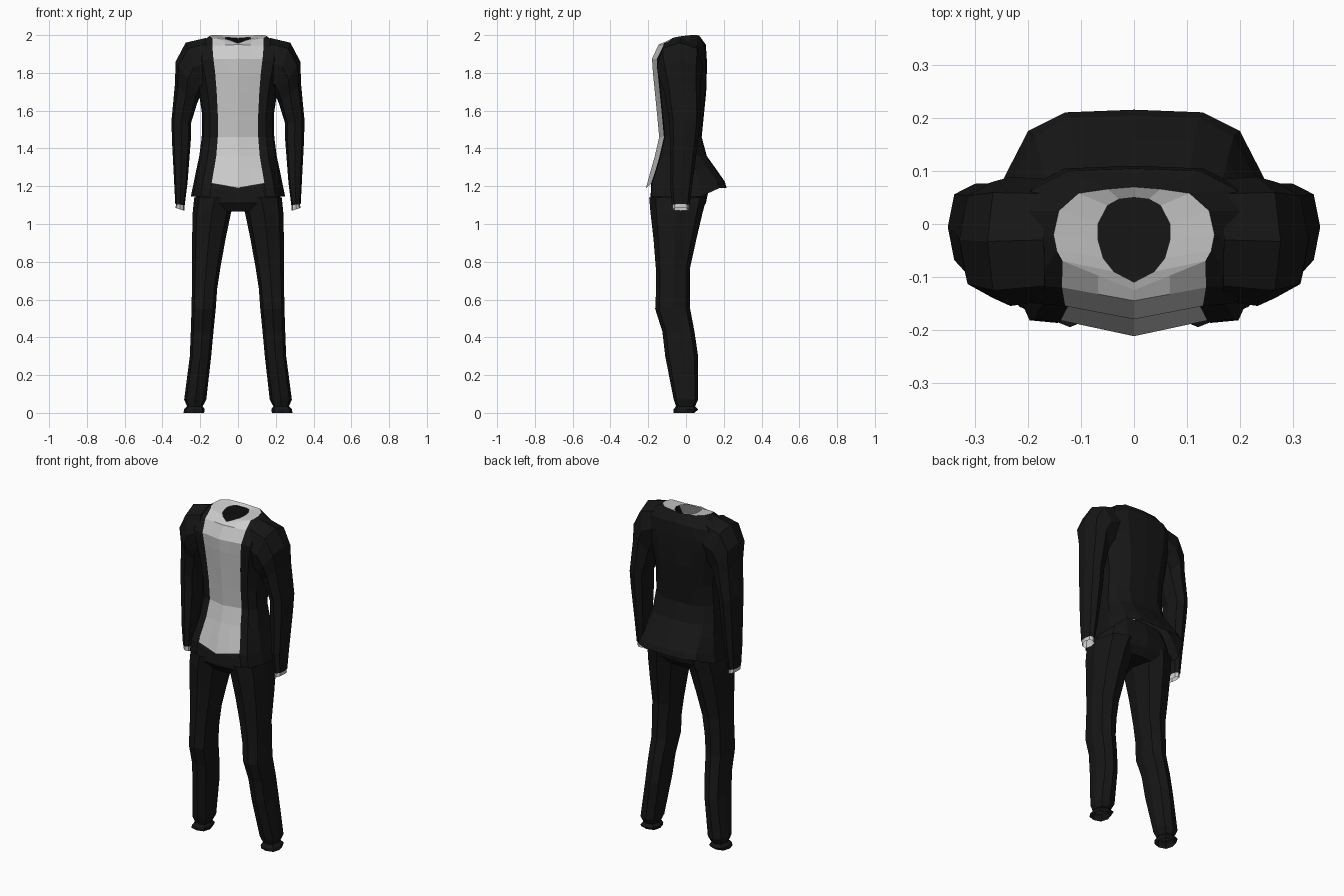
import bpy, bmesh, math
from mathutils import Vector

black = bpy.data.materials.new("black_cloth")
black.diffuse_color = (0.008, 0.008, 0.008, 1)


def loft(name, rings, mat=None, closed=True, caps=(), mirror=True):
    """Skin rings of equal point count; optional caps and mirror across x."""
    bm = bmesh.new()
    rows = [[bm.verts.new(p) for p in r] for r in rings]
    for a, b in zip(rows, rows[1:]):
        n = len(a)
        for i in range(n if closed else n - 1):
            j = (i + 1) % n
            bm.faces.new((a[i], a[j], b[j], b[i]))
    for k in caps:
        bm.faces.new(rows[k])
    bmesh.ops.recalc_face_normals(bm, faces=bm.faces)
    me = bpy.data.meshes.new(name)
    bm.to_mesh(me)
    bm.free()
    ob = bpy.data.objects.new(name, me)
    bpy.context.collection.objects.link(ob)
    if mat:
        me.materials.append(mat)
    if mirror:
        m = ob.modifiers.new("mirror", 'MIRROR')
        m.use_clip = True
    return ob


def oval(outer, inner, cy, ry, n=8, power=0.8):
    """Boxy oval ring whose x/z axis runs from inner to outer point."""
    o, i = Vector((outer[0], 0, outer[1])), Vector((inner[0], 0, inner[1]))
    mid, half = (o + i) / 2, (o - i) / 2
    ring = []
    for k in range(n):
        a = 2 * math.pi * k / n
        c, s = math.cos(a), math.sin(a)
        c, s = [math.copysign(abs(v) ** power, v) for v in (c, s)]
        p = mid + half * c
        ring.append((p.x, cy + ry * s, p.z))
    return ring


def torso_row(z, xs, w, yf, yb, drop=0.0, lift=0.0):
    """Half section from front centre round the side to back centre."""
    d = yb - yf
    pts = [(0, yf), (xs, yf + .025), ((xs + w) / 2, yf + .03), (w * .95, yf + .28 * d),
           (w, yf + .68 * d), (w * .8, yb - .04), (w * .52, yb - .005), (0, yb)]
    return [(x, y, z - drop * (x / w) ** 2 + (lift if k > 4 else 0))
            for k, (x, y) in enumerate(pts)]


# Torso sections from hem to shoulders: z, shirt edge, half width, front, back
rows = [torso_row(*r) for r in [
    (1.145, .145, .25, -.212, .216, 0, .045),
    (1.215, .14, .235, -.21, .205, 0, .01),
    (1.29, .127, .22, -.185, .16),
    (1.36, .115, .205, -.165, .11),
    (1.46, .107, .192, -.142, .083),
    (1.58, .107, .19, -.153, .095),
    (1.70, .113, .208, -.165, .107),
    (1.80, .121, .235, -.175, .11),
    (1.875, .13, .25, -.18, .11, .01),
    (1.95, .136, .24, -.145, .105, .02)]]
collar = [(0, -.125, 1.955), (.135, -.07, 1.985), (.146, -.05, 1.99), (.152, -.02, 1.995),
          (.142, .025, 2.0), (.105, .058, 2.0), (.05, .066, 1.998), (0, .07, 1.997)]
neck = [(0, -.11, 1.957), (.038, -.09, 1.972), (.058, -.065, 1.978), (.068, -.03, 1.983),
        (.068, 0, 1.986), (.05, .035, 1.987), (.028, .047, 1.985), (0, .05, 1.983)]
full = rows + [collar]

# Jacket body, leaving the front open
loft("jacket_body", [r[1:] for r in full], black, closed=False)

# Shirt front panel with pointed hem, and shirt collar ring
front = [[r[0], tuple(Vector(r[0]).lerp(Vector(r[1]), .5)), r[1]] for r in full[1:]]
front[0] = [(0, -.212, 1.19), (.07, -.197, 1.203), (.14, -.182, 1.215)]
loft("shirt_front", front, closed=False)
loft("shirt_collar", [collar, neck], closed=False)

# Sleeves and cuffs
loft("sleeves", [oval(*r) for r in [
    ((.17, 1.985), (.16, 1.74), -.03, .115),
    ((.277, 1.96), (.19, 1.70), -.033, .122),
    ((.33, 1.86), (.203, 1.67), -.03, .11),
    ((.334, 1.74), (.216, 1.64), -.018, .095),
    ((.352, 1.55), (.25, 1.53), -.006, .082),
    ((.35, 1.45), (.25, 1.44), -.01, .075),
    ((.338, 1.22), (.267, 1.22), -.025, .06),
    ((.332, 1.105), (.282, 1.10), -.028, .047)]], black, caps=(0,))
loft("cuffs", [oval((.328, 1.13), (.284, 1.13), -.028, .042),
               oval((.33, 1.085), (.284, 1.07), -.028, .044)])

# Trouser hips, joined to the two legs
loft("trouser_hips", [oval((w, z), (-w, z), (f + b) / 2, (b - f) / 2, 12, .7)
                      for z, w, f, b in [(1.27, .185, -.15, .09), (1.18, .215, -.185, .12),
                                         (1.11, .232, -.192, .105), (1.065, .2, -.16, .07)]],
     black, caps=(0, -1), mirror=False)

# Legs: z, inner x, outer x, front y, back y
loft("trouser_legs", [oval((xo, z), (xi, z), (f + b) / 2, (b - f) / 2, 8, .75)
                      for z, xi, xo, f, b in [
    (1.14, .01, .232, -.195, .11), (1.06, .037, .24, -.188, .088),
    (.92, .066, .243, -.172, .055), (.77, .093, .243, -.16, .022),
    (.66, .11, .244, -.158, .02), (.55, .118, .246, -.163, .022),
    (.43, .13, .25, -.125, .045), (.30, .142, .255, -.11, .064),
    (.07, .168, .285, -.065, .064), (.035, .187, .27, -.053, .048),
    (.018, .176, .286, -.066, .064), (0, .18, .288, -.066, .045)]], black)
